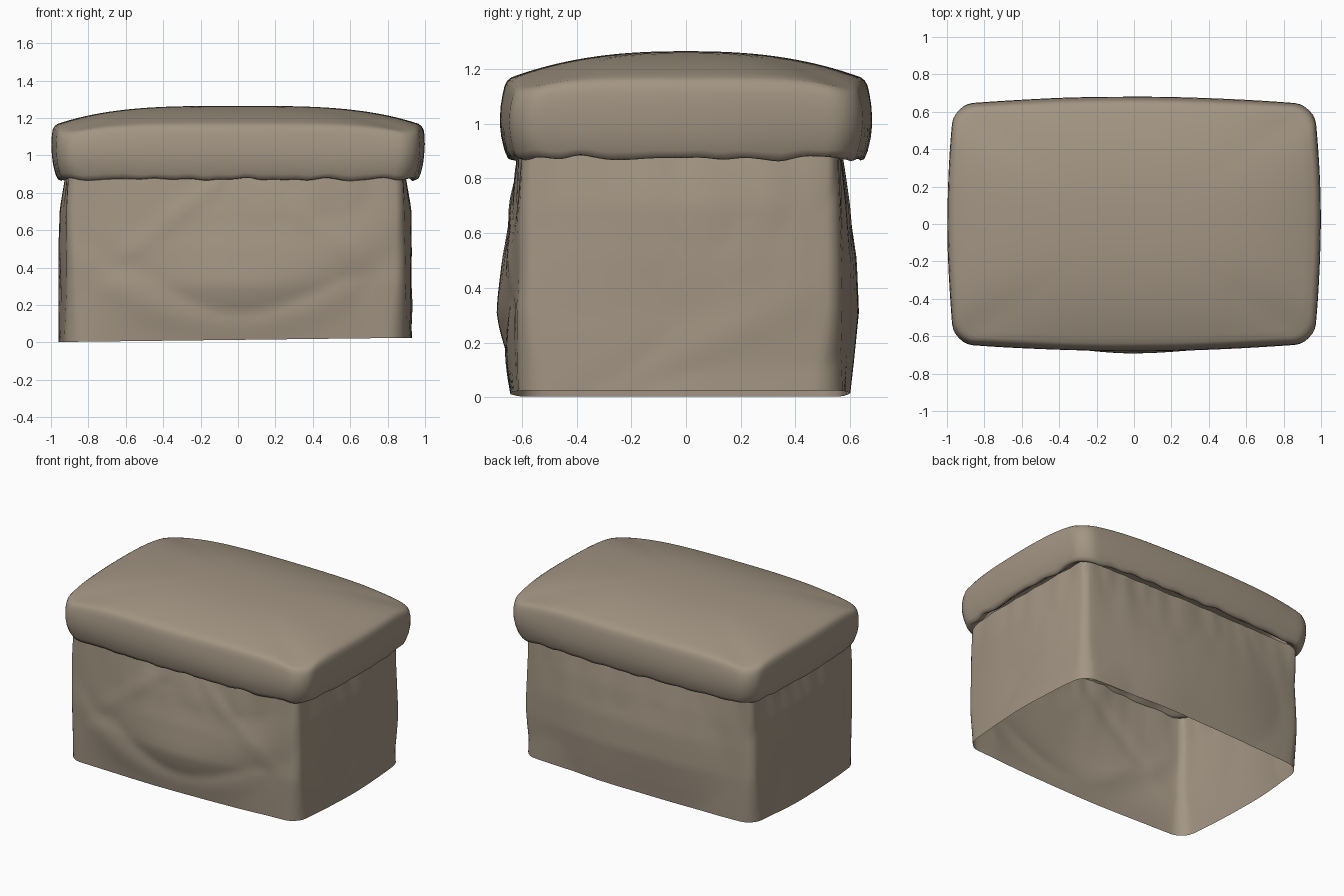
import bpy, bmesh, math
from mathutils import Vector, noise

if "Cube" in bpy.data.objects:
    bpy.data.objects.remove(bpy.data.objects["Cube"])

fabric = bpy.data.materials.new("taupe fabric")
fabric.diffuse_color = (0.365, 0.3, 0.228, 1)
fabric.use_nodes = True
fabric.node_tree.nodes["Principled BSDF"].inputs["Base Color"].default_value = fabric.diffuse_color


def outline(hx, hy, r, bx, by, n=44, m=7):
    """Rounded rectangle, counter-clockwise, whose sides bow out by bx and by."""
    pts = []
    corners = [(1, -1), (1, 1), (-1, 1), (-1, -1)]
    for k, (sx, sy) in enumerate(corners):
        arc = []
        for j in range(m):
            a = math.radians(-90 + 90 * k + 90 * j / (m - 1))
            arc.append(Vector((sx * (hx - r) + r * math.cos(a), sy * (hy - r) + r * math.sin(a), 0)))
        pts += arc
        # straight run to the next corner
        nx, ny = corners[(k + 1) % 4]
        a = math.radians(90 * k)
        end = Vector((nx * (hx - r) + r * math.cos(a), ny * (hy - r) + r * math.sin(a), 0))
        pts += [arc[-1].lerp(end, i / n) for i in range(1, n)]
    for p in pts:
        u, v = p.x / hx, p.y / hy
        p.x += math.copysign(bx * (1 - v * v) * abs(u) ** 6, u)
        p.y += math.copysign(by * (1 - u * u) * abs(v) ** 6, v)
    return pts


def loft(name, rings, close_top=False):
    bm = bmesh.new()
    loops = [[bm.verts.new(p) for p in ring] for ring in rings]
    for a, b in zip(loops, loops[1:]):
        for i in range(len(a)):
            j = (i + 1) % len(a)
            bm.faces.new((a[i], a[j], b[j], b[i]))
    if close_top:
        top = loops[-1]
        c = bm.verts.new(sum((v.co for v in top), Vector()) / len(top))
        for i in range(len(top)):
            bm.faces.new((top[i], top[(i + 1) % len(top)], c))
    for f in bm.faces:
        f.smooth = True
    me = bpy.data.meshes.new(name)
    bm.to_mesh(me)
    bm.free()
    me.materials.append(fabric)
    ob = bpy.data.objects.new(name, me)
    bpy.context.collection.objects.link(ob)


def interp(table, t):
    for a, b in zip(table, table[1:]):
        if t <= b[0]:
            f = (t - a[0]) / (b[0] - a[0])
            return [p + (q - p) * f for p, q in zip(a[1:], b[1:])]
    return table[-1][1:]


def gauss(d, w):
    return math.exp(-(d / w) ** 2)


# Hanging skirt, open underneath: height, half width, half depth, radius, side bow, front bow
SKIRT = [(0, .9, .582, .09, .042, .034), (.12, .898, .58, .075, .042, .05), (.3, .895, .578, .05, .044, .07),
         (.5, .893, .576, .045, .05, .066), (.7, .892, .575, .04, .045, .042), (.9, .888, .573, .04, .012, .008)]
rings = []
H = 30
for k in range(H + 1):
    t = k / H
    z = .9 * t
    hx, hy, r, bx, by = interp(SKIRT, z)
    ring = outline(hx, hy, r, bx, by)
    for p in ring:
        u, v = p.x / hx, p.y / hy
        x, y = p.x, p.y
        out = .014 * noise.noise(Vector((x * 1.9, y * 1.9, z * 1.6)))
        # gathers fading down from the lid
        out += .013 * noise.noise(Vector((x * 8, y * 8, z * 1.2))) * t ** 3
        fx, fy = max(0, 1 - v * v), max(0, 1 - u * u)
        if v < -.9:
            # swagged fold and two creases across the front
            d = z - (.1 + .48 * x * x)
            out += fy ** .6 * (.012 * gauss(d, .1) - .012 * gauss(d - .2, .15))
            out -= .01 * fy * gauss(z - (.95 - abs(x - .02) * .8), .07)
        elif u > .9:
            # diagonal crease on the right end
            out += .008 * fx * gauss(z - (.13 + .48 * y), .09)
        if abs(v) > .9:
            p.y += math.copysign(out, v)
        if abs(u) > .9:
            p.x += math.copysign(out, u)
        # cover sits slightly forward and left; hem is uneven
        p.y -= .022
        p.x -= .014
        hem = .014 + .012 * x
        p.z = hem + (.9 - hem) * t
    rings.append(ring)
loft("skirt", rings)

# Cushion lid: tucked lip, padded side band and crowned top
LID = [(.905, .875, .56), (.885, .9, .585), (.873, .915, .598), (.878, .93, .612), (.9, .94, .622),
       (.95, .953, .633), (1.0, .959, .638), (1.06, .962, .635), (1.11, .96, .627), (1.14, .955, .62),
       (1.158, .944, .61), (1.17, .927, .595)]
rings = []
for z, hx, hy in LID:
    ring = outline(hx, hy, .1, .036, .042)
    low = max(0, min(1, (.98 - z) / .1))
    high = max(0, (z - 1.05) / .12)
    for p in ring:
        w = noise.noise(Vector((p.x * 9, p.y * 9, 3)))
        corner = min(1, abs(p.x / hx * p.y / hy)) ** 5
        p.z = z + .016 * w * low - .05 * corner * high
        s = 1 + .008 * low * w + .005 * noise.noise(Vector((p.x * 2, p.y * 2, z * 5)))
        p.x *= s
        p.y *= s
    rings.append(ring)


def crown(x, y):
    return (1 - min(1, abs(x / .97)) ** 3.3) * (1 - min(1, abs(y / .645)) ** 2.4)


edge = rings[-1]
for k in range(1, 18):
    s = 1 - k / 18
    ring = []
    for e in edge:
        x, y = e.x * s, e.y * s
        base = 1.17 + (e.z - .095 * crown(e.x, e.y) - 1.17) * s ** 4
        ring.append(Vector((x, y, base + .095 * crown(x, y))))
    rings.append(ring)
loft("cushion_lid", rings, close_top=True)
